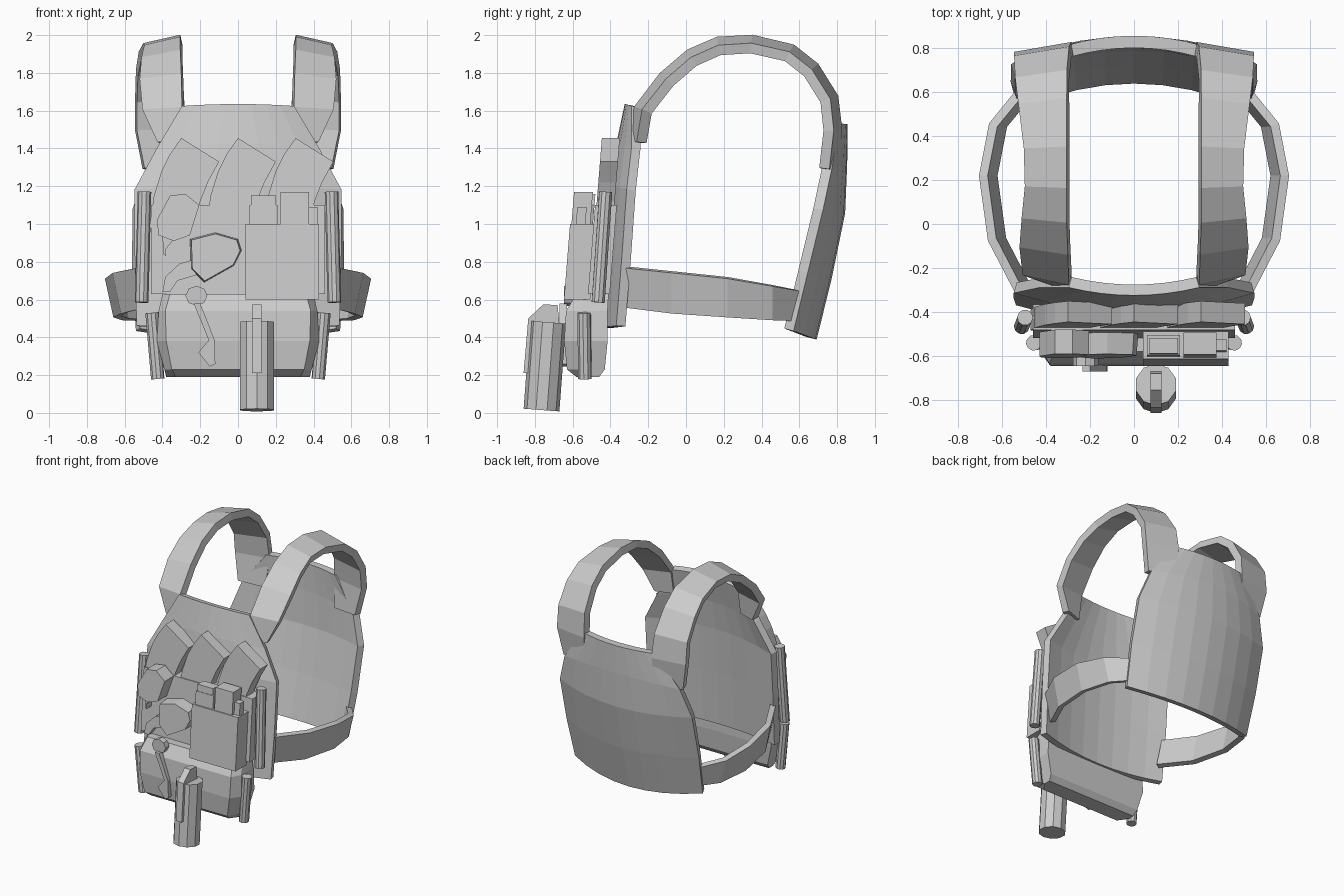
import bpy, bmesh, math
from mathutils import Vector

if "Cube" in bpy.data.objects:
    bpy.data.objects.remove(bpy.data.objects["Cube"])


def finish(name, bm, thickness=0, mirror=False):
    if not thickness:
        bmesh.ops.recalc_face_normals(bm, faces=bm.faces)
    me = bpy.data.meshes.new(name)
    bm.to_mesh(me)
    bm.free()
    ob = bpy.data.objects.new(name, me)
    bpy.context.collection.objects.link(ob)
    if thickness:
        m = ob.modifiers.new("thickness", 'SOLIDIFY')
        m.thickness, m.offset, m.use_even_offset = thickness, 0, True
    if mirror:
        m = ob.modifiers.new("mirror", 'MIRROR')
        m.use_mirror_merge = False
    return ob


def sheet(name, rows, thickness, mirror=False):
    """Grid surface through rows of points, thickened."""
    bm = bmesh.new()
    vs = [[bm.verts.new(p) for p in r] for r in rows]
    for a, b in zip(vs, vs[1:]):
        for i in range(len(a) - 1):
            bm.faces.new((a[i], a[i + 1], b[i + 1], b[i]))
    return finish(name, bm, thickness, mirror)


def plate(name, rows, thickness):
    """rows: z at centre, z at edge, half width, y at centre, y at edge."""
    ts = [i / 4 for i in range(-4, 5)]
    return sheet(name, [[(hw * t, yc + (ye - yc) * t * t, zc + (ze - zc) * t * t)
                         for t in ts] for zc, ze, hw, yc, ye in rows], thickness)


def loft(name, rings):
    bm = bmesh.new()
    vs = [[bm.verts.new(p) for p in r] for r in rings]
    n = len(vs[0])
    for a, b in zip(vs, vs[1:]):
        for i in range(n):
            bm.faces.new((a[i], a[(i + 1) % n], b[(i + 1) % n], b[i]))
    bm.faces.new(vs[0])
    bm.faces.new(vs[-1])
    return finish(name, bm)


def prism(name, pts, y0, y1, lean=0.08, inset=1.0):
    """XZ outline extruded in y, leaning back with height; front may shrink."""
    n = len(pts)
    cx, cz = sum(p[0] for p in pts) / n, sum(p[1] for p in pts) / n

    def ring(y, s):
        return [(cx + (x - cx) * s, y + lean * (z - cz), cz + (z - cz) * s) for x, z in pts]
    return loft(name, [ring(y1, 1), ring(y0, inset)])


def box(name, x0, x1, z0, z1, y0, y1, lean=0.08):
    return prism(name, [(x0, z0), (x1, z0), (x1, z1), (x0, z1)], y0, y1, lean)


def rod(name, a, b, r, sides, mirror=False):
    a, b = Vector(a), Vector(b)
    bm = bmesh.new()
    bmesh.ops.create_cone(bm, cap_ends=True, segments=sides, radius1=r, radius2=r,
                          depth=(b - a).length)
    q = (b - a).to_track_quat('Z', 'Y')
    for v in bm.verts:
        v.co = q @ v.co + (a + b) / 2
    return finish(name, bm, 0, mirror)


# Body plates
plate("front_plate", [(1.63, 1.62, .29, -.30, -.265), (1.42, 1.40, .42, -.345, -.265),
                      (1.2, 1.18, .54, -.375, -.29), (.85, .83, .54, -.40, -.315),
                      (.45, .46, .53, -.425, -.345)], .05)
plate("back_plate", [(1.53, 1.53, .30, .828, .785), (1.32, 1.29, .48, .826, .745),
                     (1.06, 1.08, .55, .815, .70), (.72, .75, .55, .745, .62),
                     (.395, .44, .53, .665, .545)], .055)

# Shoulder straps: y, z of the inner edge, inner x, outer x
path = [(-.28, 1.43, .29, .42), (-.25, 1.61, .29, .50), (-.12, 1.78, .295, .515),
        (.02, 1.90, .30, .505), (.17, 1.965, .30, .49), (.35, 1.975, .30, .495),
        (.56, 1.925, .30, .52), (.68, 1.83, .30, .535), (.78, 1.67, .29, .54),
        (.80, 1.50, .28, .54), (.775, 1.28, .30, .50)]
rows = []
for y, z, xi, xo in path:
    pull = (Vector((.25, 1.45)) - Vector((y, z))).normalized() * .045
    rows.append([(xi, y, z), (xo, y + pull.x, z + pull.y)])
sheet("shoulder_strap", rows, .055, True)

# Side straps: x, y, top z, bottom z
path = [(.52, -.31, .77, .56), (.645, -.07, .745, .53), (.685, .22, .715, .51),
        (.64, .45, .675, .495), (.53, .585, .65, .49)]
sheet("side_strap", [[(x, y, t), (x - .045, y, b)] for x, y, t, b in path], .04, True)

# Magazine panel and three curved magazines
box("magazine_panel", -.46, .46, .63, 1.10, -.50, -.385)
for x in (-.30, 0, .305):
    prism("magazine", [(x + dx, z) for dx, z in
          [(0, 1.455), (.2, 1.33), (.14, 1.22), (.1, 1.12), (.08, .98), (-.17, .98),
           (-.145, 1.15), (-.105, 1.28), (-.06, 1.37)]], -.465, -.37)

# Radio pouch with two blocks on top
box("radio_pouch", .04, .43, .60, 1.00, -.63, -.49)
box("radio_block_wide", .06, .21, .98, 1.10, -.60, -.51)
box("radio_block_cap", .07, .20, 1.09, 1.15, -.59, -.52)
prism("radio_block_tall", [(.225, .99), (.375, .99), (.375, 1.17), (.225, 1.17)], -.60, -.50)
box("radio_clip", .37, .42, .98, 1.09, -.58, -.53)

# Small items hanging on the left
prism("round_pouch", [(-.43, 1.02), (-.36, 1.15), (-.28, 1.16), (-.205, 1.1), (-.255, .94),
                      (-.34, .91), (-.42, .94)], -.60, -.49)
prism("pouch_tail", [(-.40, .94), (-.34, .92), (-.38, .87), (-.38, .83), (-.395, .84)], -.56, -.49)
prism("holster_flap", [(-.255, .92), (-.12, .955), (0, .92), (.02, .86), (-.02, .78),
                       (-.18, .69), (-.25, .76)], -.60, -.49, inset=.94)
prism("curved_grip", [(-.40, .64), (-.385, .72), (-.31, .79), (-.24, .81), (-.22, .73),
                      (-.32, .70), (-.36, .64)], -.56, -.49)

# Lower pouch: z, back half width, front half width, back y, front y
rings = []
for z, wb, wf, yb, yf in [(.19, .38, .33, -.46, -.58), (.23, .39, .35, -.43, -.63),
                          (.38, .43, .38, -.415, -.645), (.54, .42, .385, -.415, -.635),
                          (.63, .40, .36, -.41, -.58)]:
    ym = yf + .07
    rings.append([(-wb, yb, z), (-wb, ym, z), (-wf, yf, z), (wf, yf, z), (wb, ym, z), (wb, yb, z)])
loft("lower_pouch", rings)

# Light sticks at both sides
rod("upper_stick", (.51, -.465, .585), (.495, -.425, 1.17), .036, 10, True)
rod("lower_stick", (.425, -.535, .18), (.455, -.54, .53), .036, 10, True)

# Shears on the lower pouch
prism("shears_ring", [(-.22 + .058 * math.cos(a * math.pi / 4), .62 + .053 * math.sin(a * math.pi / 4))
                      for a in range(8)], -.645, -.60, 0)
prism("shears_blade", [(-.235, .58), (-.20, .58), (-.125, .39), (-.12, .26), (-.15, .245),
                       (-.21, .32), (-.155, .385)], -.67, -.63, 0)

# Canister with lever
rod("canister", (.10, -.765, .015), (.10, -.73, .48), .095, 10)
loft("canister_lever", [[(x, y, z) for y, z in
     [(-.86, .21), (-.835, .50), (-.755, .575), (-.68, .57), (-.67, .47), (-.78, .45), (-.80, .21)]]
     for x in (.075, .125)])
